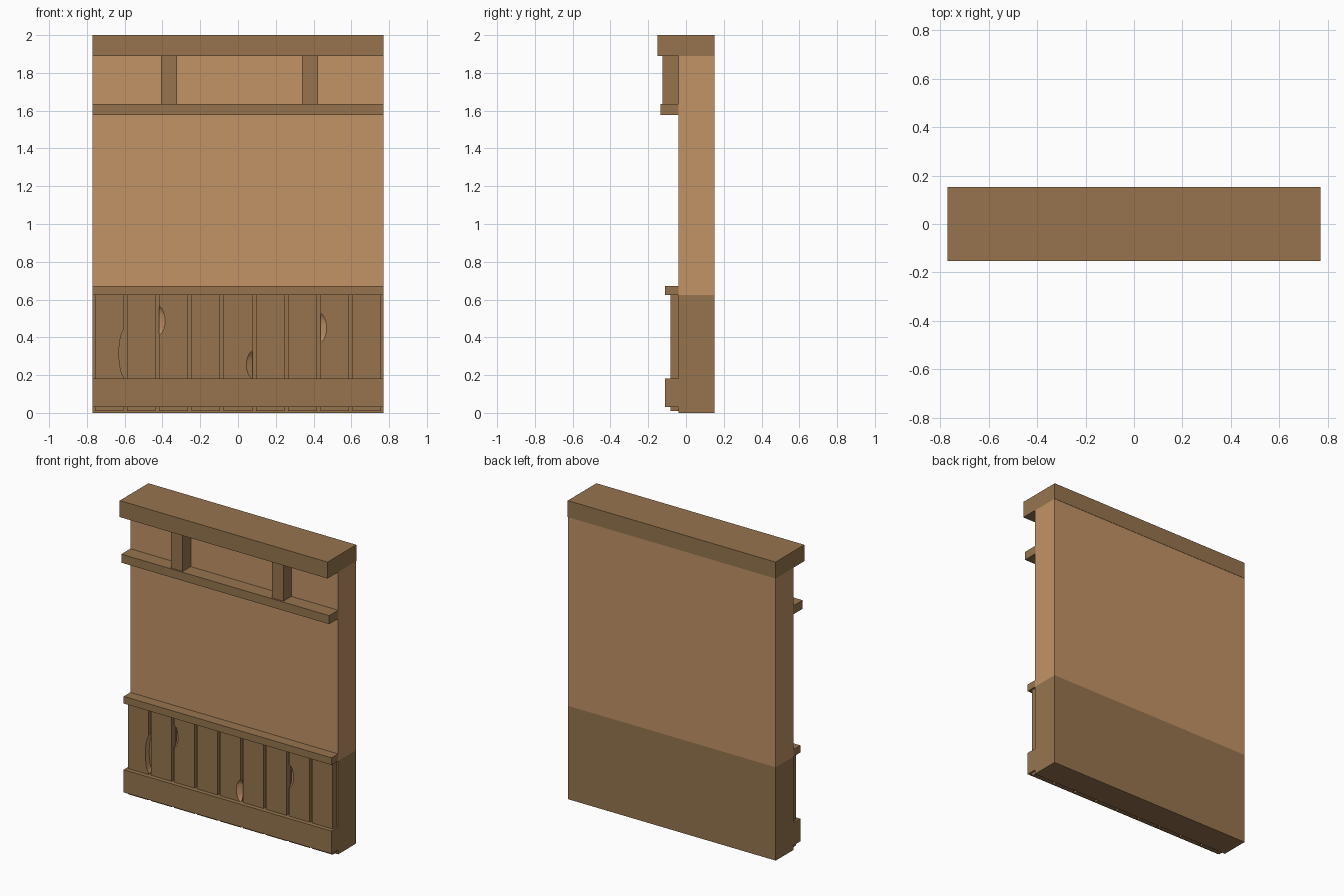
import bpy, bmesh, math

if "Cube" in bpy.data.objects:
    bpy.data.objects.remove(bpy.data.objects["Cube"])


def material(name, rgb):
    m = bpy.data.materials.new(name)
    m.diffuse_color = (*rgb, 1.0)
    m.use_nodes = True
    m.node_tree.nodes["Principled BSDF"].inputs["Base Color"].default_value = m.diffuse_color
    return m


DARK = material("dark wood", (0.305, 0.175, 0.076))
LIGHT = material("light wood", (0.539, 0.292, 0.133))


def finish(name, bm, mats):
    bmesh.ops.recalc_face_normals(bm, faces=bm.faces)
    me = bpy.data.meshes.new(name)
    bm.to_mesh(me)
    bm.free()
    for m in mats:
        me.materials.append(m)
    ob = bpy.data.objects.new(name, me)
    bpy.context.collection.objects.link(ob)
    return ob


def box_bm(x, y, z):
    bm = bmesh.new()
    bmesh.ops.create_cube(bm, size=1)
    for v in bm.verts:
        v.co = [r[0] if c < 0 else r[1] for c, r in zip(v.co, (x, y, z))]
    return bm


def box(name, x, y, z):
    return finish(name, box_bm(x, y, z), [DARK])


W = (-0.77, 0.77)

# wall slab: dark lower part, light upper part
bm = box_bm(W, (-0.04, 0.15), (0, 1.89))
bmesh.ops.bisect_plane(bm, geom=bm.verts[:] + bm.edges[:] + bm.faces[:],
                       plane_co=(0, 0, 0.625), plane_no=(0, 0, 1))
for f in bm.faces:
    f.material_index = 1 if f.calc_center_median().z > 0.625 else 0
finish("wall", bm, [DARK, LIGHT])

# horizontal trims
box("top_beam", W, (-0.152, 0.152), (1.89, 2.0))
box("upper_rail", W, (-0.135, -0.035), (1.578, 1.635))
box("chair_rail", W, (-0.11, -0.04), (0.625, 0.673))
box("baseboard", W, (-0.11, -0.04), (0.03, 0.182))

# short posts between rail and beam
for i, x in enumerate((-0.365, 0.381)):
    box(f"post_{i + 1}", (x - 0.043, x + 0.043), (-0.125, -0.04), (1.635, 1.89))


def chipped_plank(name, cx, side, z0, z1, width, depth):
    """Plank with a crescent chip in one front edge; the chip shows light wood."""
    hw, yb, yf, n = 0.076, -0.04, -0.081, 12
    zs = [0.01] + [z0 + (z1 - z0) * i / n for i in range(n + 1)] + [0.625]
    bm = bmesh.new()
    rings = []
    for z in zs:
        t = (2 * z - z0 - z1) / (z1 - z0)
        k = max(0.0, 1 - t * t) ** 0.7
        w, d = width * k, depth * min(1, k * 1.3)
        back_w = w if depth > 0.038 else 0   # chip through the full thickness
        pts = [(-hw, yb), (hw - back_w, yb), (hw - back_w, yf + d),
               (hw - w, yf), (-hw, yf)]
        rings.append([bm.verts.new((cx + side * x, y, z)) for x, y in pts])
    for a, b in zip(rings, rings[1:]):
        for j in range(5):
            q = (j + 1) % 5
            f = bm.faces.new((a[j], a[q], b[q], b[j]))
            z = f.calc_center_median().z
            chip = j == 2 or (j == 1 and depth > 0.038)
            f.material_index = int(chip and z0 < z < z1)
    bm.faces.new(rings[0])
    bm.faces.new(rings[-1])
    bmesh.ops.remove_doubles(bm, verts=bm.verts, dist=1e-5)
    bmesh.ops.dissolve_degenerate(bm, edges=bm.edges, dist=1e-5)
    finish(name, bm, [DARK, LIGHT])


# wainscot planks, four of them chipped: side, z0, z1, width, depth
CHIPS = {0: (1, 0.19, 0.44, 0.024, 0.041),
         2: (-1, 0.41, 0.565, 0.031, 0.025),
         4: (1, 0.18, 0.33, 0.032, 0.025),
         7: (-1, 0.37, 0.53, 0.034, 0.025)}
for i in range(9):
    cx = (i - 4) * 0.1705
    if i in CHIPS:
        chipped_plank(f"plank_{i + 1}", cx, *CHIPS[i])
    else:
        box(f"plank_{i + 1}", (cx - 0.076, cx + 0.076), (-0.081, -0.04), (0.01, 0.625))
